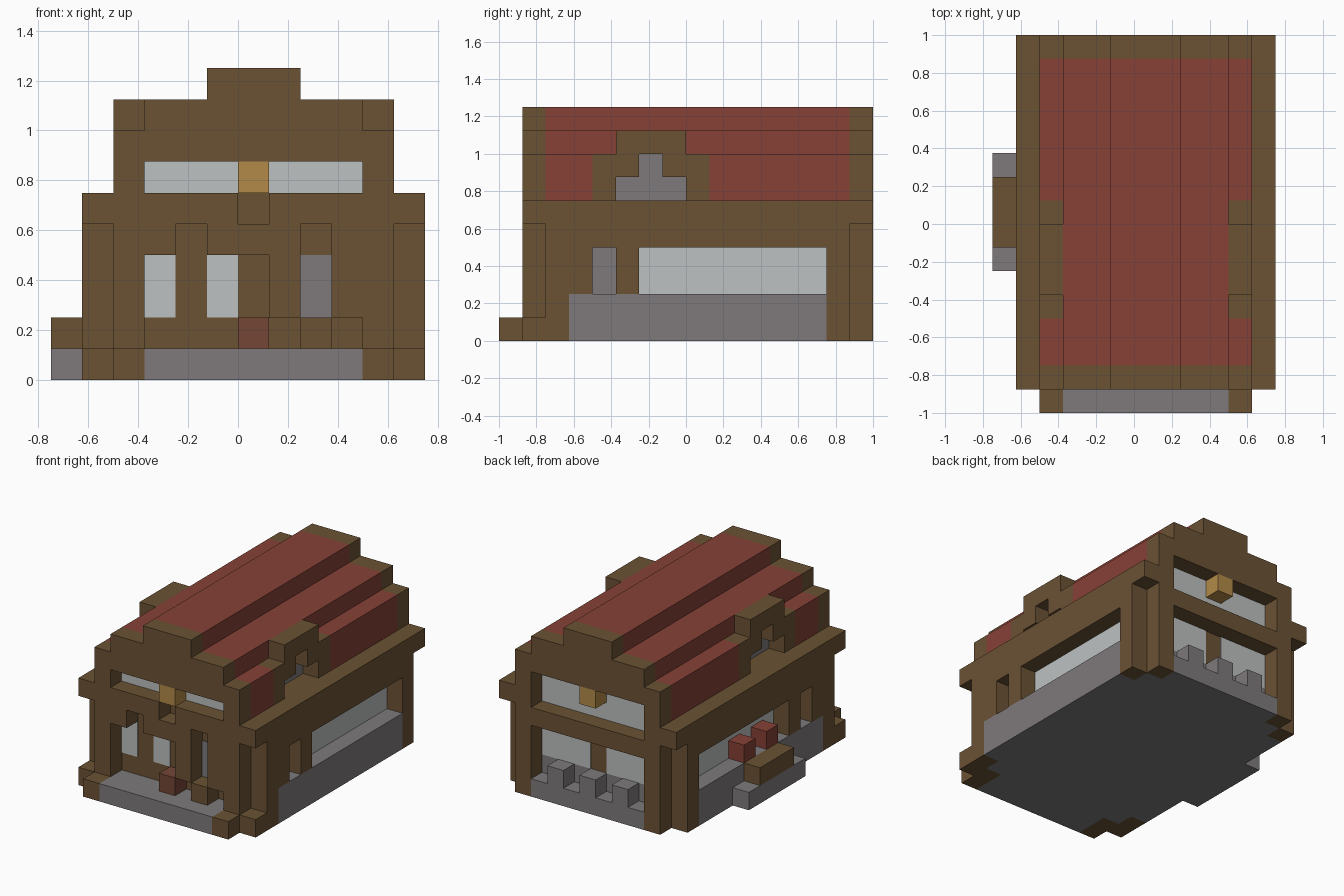
import bpy
import bmesh
from mathutils import Vector

UNIT = 0.125          # one block
THIN = 0.04           # pane thickness in blocks

start_cube = bpy.data.objects.get("Cube")
if start_cube:
    bpy.data.objects.remove(start_cube, do_unlink=True)


def material(name, *srgb):
    color = [((c / 255 + 0.055) / 1.055) ** 2.4 for c in srgb] + [1.0]
    mat = bpy.data.materials.new(name)
    mat.use_nodes = True
    mat.diffuse_color = color
    shader = mat.node_tree.nodes["Principled BSDF"]
    shader.inputs["Base Color"].default_value = color
    shader.inputs["Roughness"].default_value = 0.9
    return mat


wood = material("brown_wood", 107, 82, 52)
roof_red = material("roof_red", 134, 65, 54)
brick = material("brick_red", 116, 70, 54)
stone = material("grey_stone", 126, 122, 124)
glass = material("pale_glass", 189, 193, 193)
amber = material("amber_lamp", 178, 138, 72)


def part(name, mat, *boxes):
    """One object from boxes, each ((x0, x1), (y0, y1), (z0, z1)) in blocks."""
    bm = bmesh.new()
    for spans in boxes:
        low = Vector([s[0] for s in spans]) * UNIT
        high = Vector([s[1] for s in spans]) * UNIT
        cube = bmesh.ops.create_cube(bm, size=1)
        for v in cube["verts"]:
            v.co = (low + high) / 2 + v.co * (high - low)
    mesh = bpy.data.meshes.new(name)
    bm.to_mesh(mesh)
    bm.free()
    mesh.materials.append(mat)
    obj = bpy.data.objects.new(name, mesh)
    bpy.context.collection.objects.link(obj)
    return obj


def flip(box):
    """Mirror a box over the middle of the house."""
    (a, b), y, z = box
    return ((1 - b, 1 - a), y, z)


def pair(name, mat, *boxes):
    part("left_" + name, mat, *boxes)
    part("right_" + name, mat, *[flip(b) for b in boxes])


full, inner = (-4, 5), (-3, 4)
front, back = (-7, -6), (7, 8)
front_pane, back_pane = (-6 - THIN, -6), (7, 7 + THIN)
outer, side_pane = (5, 6), (5, 5 + THIN)
length = (-6, 7)

# Stone base, porch and skirts
part("foundation", stone, (full, length, (0, 1)))
part("porch_floor", stone, (inner, (-8, -6), (0, 1)))
pair("stone_skirt", stone, (outer, (-5, 6), (0, 2)))
part("back_battlement", stone, (inner, back, (0, 1)),
     *[((x, x + 1), back, (1, 2)) for x in (-2, 0, 2)])
part("back_stone_wall", stone, (inner, back_pane, (1, 2)))

# Main body and corner posts
part("house_core", wood, (full, length, (1, 6)))
pair("front_posts", wood, ((4, 5), front, (0, 5)), (outer, (-6, -5), (0, 5)))
pair("front_feet", wood, ((4, 5), (-8, -7), (0, 1)), (outer, front, (0, 1)))
pair("back_posts", wood, ((4, 5), back, (0, 5)), (outer, (6, 7), (0, 5)))

# Side walls, lintels and eaves
pair("side_wall", wood, (outer, (-5, -4), (2, 4)), (outer, (-3, -2), (2, 4)),
     (outer, (-5, 6), (4, 5)))
pair("eave", wood, (outer, (-7, 8), (5, 6)))
pair("small_side_window", stone, (side_pane, (-4, -3), (2, 4)))
pair("large_side_window", glass, (side_pane, (-2, 6), (2, 4)))

# Front porch wall with arched openings
part("front_beam", wood, ((-4, 0), front, (5, 6)), ((1, 5), front, (5, 6)),
     ((-3, -2), front, (4, 5)), ((-1, 2), front, (4, 5)), ((3, 4), front, (4, 5)))
part("door_frame", wood, ((1, 2), front, (2, 4)), ((3, 4), front, (2, 4)))
part("door_step", wood, ((2, 3), front, (1, 2)))
part("porch_block", brick, ((0, 1), front, (1, 2)))
part("front_door", stone, ((2, 3), front_pane, (2, 4)))
part("front_windows", glass,
     *[((x, x + 1), front_pane, (2, 4)) for x in (-3, -1)])

# Back wall
part("back_beam", wood, (full, back, (4, 5)))
part("back_windows", glass, ((-3, 0), back_pane, (2, 4)), ((1, 4), back_pane, (2, 4)))

# Stepped roof and gables
tiers = [(inner, (8, 9)), ((-1, 2), (9, 10))]
part("roof", roof_red, (inner, length, (6, 8)),
     *[(x, length, z) for x, z in tiers])
pair("roof_edge", roof_red, ((4, 5), (-6, -4), (6, 8)), ((4, 5), (1, 7), (6, 8)))
for name, y, sill in (("front", front, 6), ("back", back, 5)):
    jamb = ((4, 5), y, (sill, 7))
    part(name + "_gable", wood, jamb, flip(jamb), (full, y, (7, 8)),
         *[(x, y, z) for x, z in tiers])
    part(name + "_lamp", amber, ((0, 1), y, (6, 7)))
part("front_gable_window", glass, (inner, front_pane, (6, 7)))
part("back_gable_window", glass, (inner, back_pane, (5, 7)))

# Dormers
rim = (4, 5)
pair("dormer", wood, (rim, (-4, -3), (6, 8)), (rim, (0, 1), (6, 8)),
     (rim, (-3, -2), (7, 8)), (rim, (-1, 0), (7, 8)), (rim, (-3, 0), (8, 9)))
dormer_pane = (4, 4 + THIN)
pair("dormer_window", stone, (dormer_pane, (-3, 0), (6, 7)),
     (dormer_pane, (-2, -1), (7, 8)))

# Bench and window blocks on one side
bench = (-6, -5)
part("bench_base", stone, (bench, (-2, 3), (0, 1)))
part("bench_seat", wood, (bench, (-1, 2), (1, 2)))
part("window_blocks", roof_red,
     *[((-5, -4), (y, y + 1), (2, 3)) for y in (-1, 1)])
